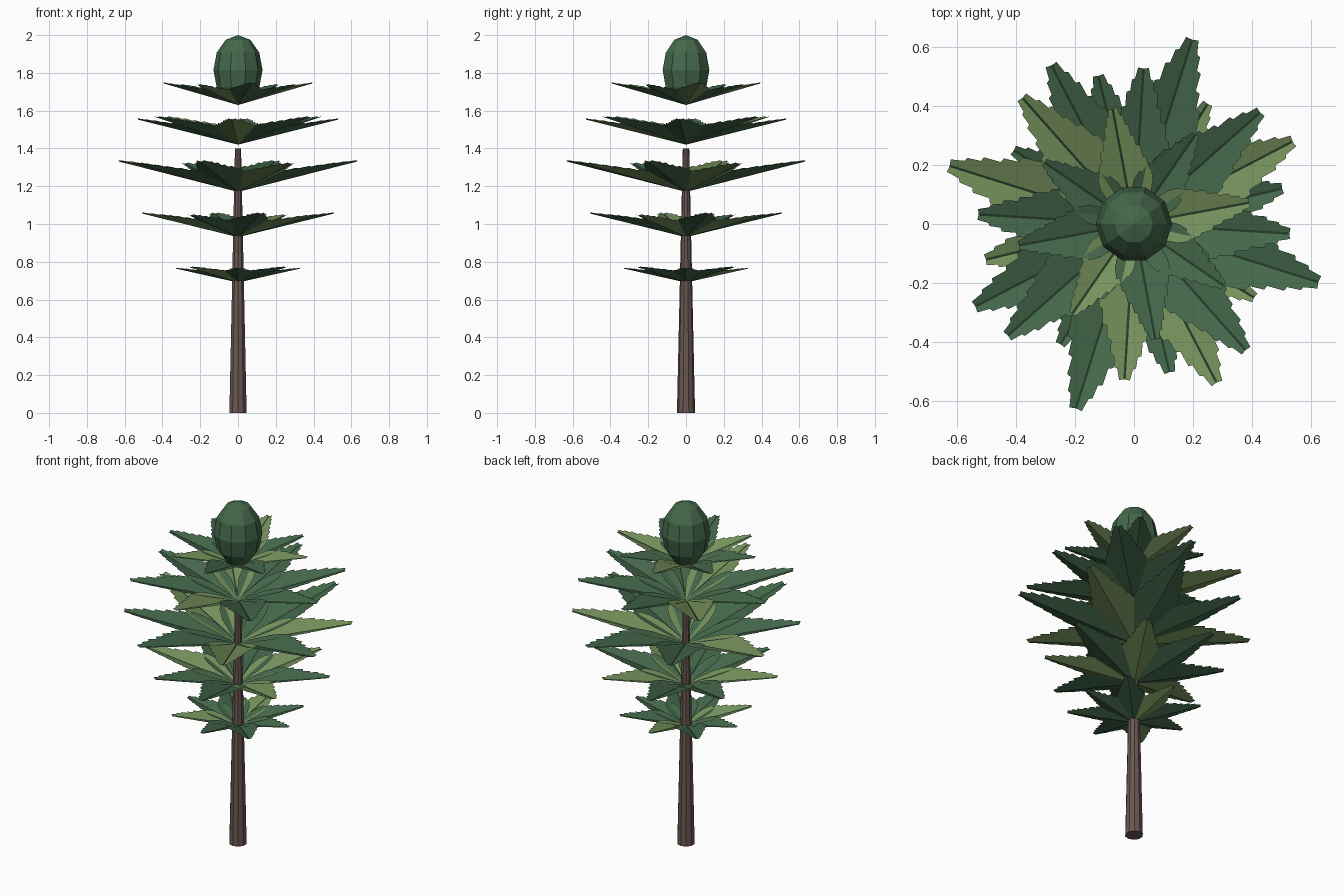
import bpy, bmesh, math
from mathutils import Matrix, Vector

if "Cube" in bpy.data.objects:
    bpy.data.objects.remove(bpy.data.objects["Cube"])


def material(name, rgb):
    """Flat material from an sRGB 0-255 colour."""
    m = bpy.data.materials.new(name)
    lin = [((c / 255 + 0.055) / 1.055) ** 2.4 for c in rgb]
    m.diffuse_color = (*lin, 1)
    m.use_nodes = True
    m.node_tree.nodes["Principled BSDF"].inputs["Base Color"].default_value = m.diffuse_color
    return m


DARK = material("dark_green", (68, 104, 75))
LIGHT = material("olive_green", (118, 146, 92))
RIB = material("rib_green", (36, 58, 40))
BARK = material("bark_brown", (106, 88, 83))


def make_object(name, bm, mats):
    mesh = bpy.data.meshes.new(name)
    bm.to_mesh(mesh)
    bm.free()
    for m in mats:
        mesh.materials.append(m)
    ob = bpy.data.objects.new(name, mesh)
    bpy.context.collection.objects.link(ob)
    return ob


# Half outline of a leaf: (fraction of length, fraction of greatest half width)
OUTLINE = [(0.10, 0.40), (0.22, 0.78), (0.34, 0.98), (0.43, 1.00), (0.44, 0.90),
           (0.54, 0.88), (0.55, 0.78), (0.65, 0.74), (0.66, 0.61), (0.74, 0.58),
           (0.75, 0.47), (0.84, 0.46), (0.85, 0.35), (0.92, 0.32), (0.93, 0.23),
           (1.00, 0.16)]
FOLD = 0.33


def add_leaf(bm, length, slope, angle, base_z, mat):
    """Two flat serrated halves folded up along the rib, plus a thin rib plate."""
    turn = Matrix.Translation((0, 0, base_z)) @ Matrix.Rotation(angle, 4, 'Z')
    width = 0.17 * length + 0.025

    def vert(x, y, lift=0.0):
        return bm.verts.new(turn @ Vector((x, y, slope * x + FOLD * abs(y) + lift)))

    mid = [vert(0, 0), vert(length * 0.995, 0)]
    for side in (1, -1):
        edge = [vert(t * length, side * w * width) for t, w in OUTLINE]
        loop = [mid[0]] + edge[::-1][::-1] + [mid[1]]
        face = bm.faces.new(loop[::-1] if side > 0 else loop)
        face.material_index = mat
    rib = [vert(x, y, 0.002) for x, y in
           ((0.05, -0.004), (length * 0.99, -0.004), (length * 0.99, 0.004), (0.05, 0.004))]
    bm.faces.new(rib).material_index = 2


# Leaf tiers from bottom to top: base height, long leaf length, slope
TIERS = [(0.69, 0.355, 0.225), (0.93, 0.52, 0.24), (1.17, 0.66, 0.243),
         (1.42, 0.575, 0.25), (1.63, 0.40, 0.285)]
for n, (base_z, longest, slope) in enumerate(TIERS, start=1):
    bm = bmesh.new()
    for k in range(8):
        is_long = (k + n) % 2 == 0
        length = longest * (1 if is_long else 0.925)
        angle = math.radians(-14.5 + 14 * n + 45 * k)
        add_leaf(bm, length, slope, angle, base_z, 1 if (k + n) % 3 == 0 else 0)
    make_object(f"leaf_tier_{n}", bm, [DARK, LIGHT, RIB])

# Tapered trunk
bm = bmesh.new()
bmesh.ops.create_cone(bm, cap_ends=True, segments=10, radius1=0.048, radius2=0.017,
                      depth=1.40, matrix=Matrix.Translation((0, 0, 0.70)))
make_object("trunk", bm, [BARK])

# Faceted bud on top, with corners on the y axis
bm = bmesh.new()
bmesh.ops.create_uvsphere(bm, u_segments=10, v_segments=6, radius=1,
                          matrix=Matrix.Translation((0, 0, 1.815))
                          @ Matrix.Diagonal((0.13, 0.13, 0.185, 1))
                          @ Matrix.Rotation(math.pi / 2, 4, 'Z'))
make_object("bud", bm, [DARK])
